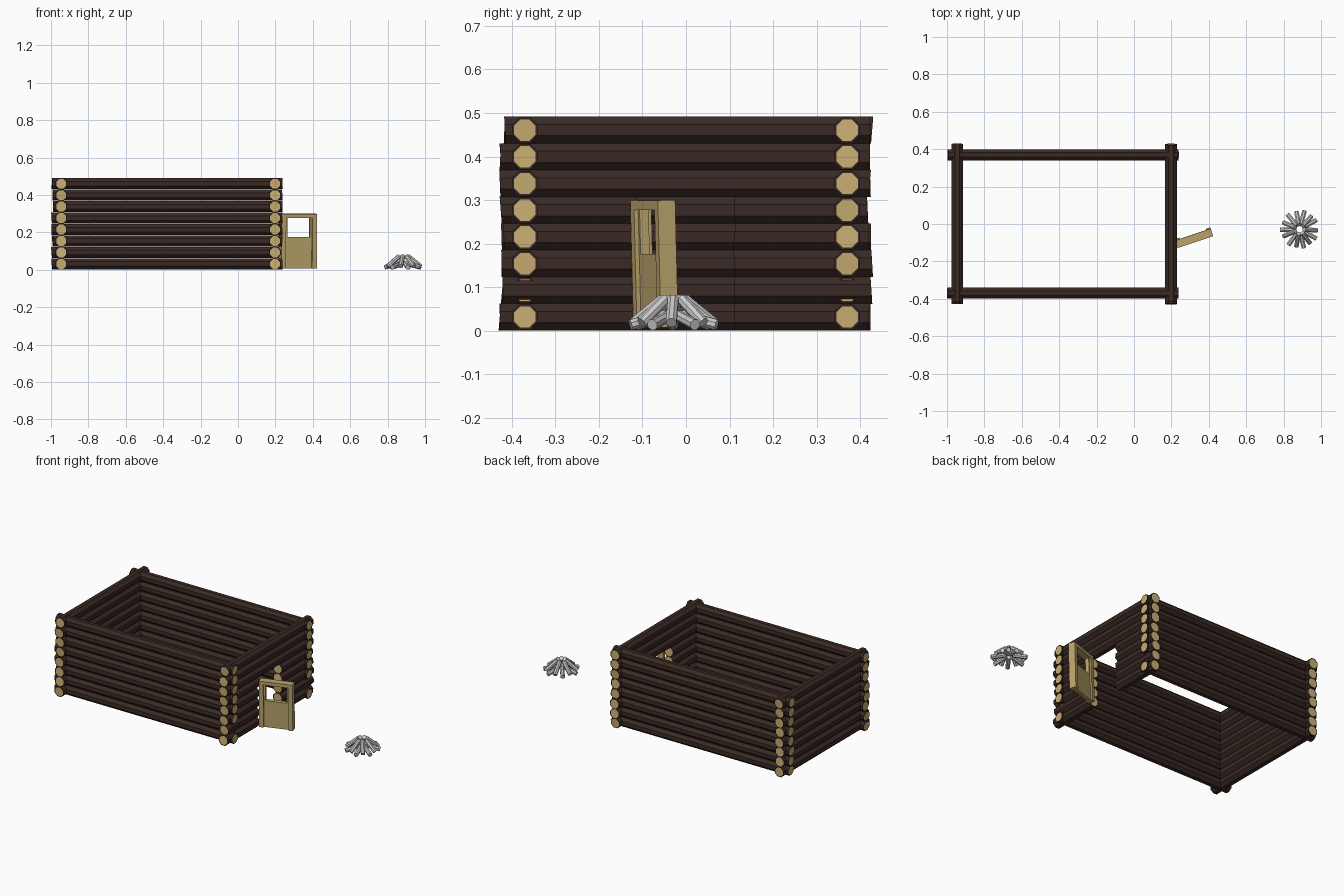
import bpy, bmesh, math, random
from mathutils import Vector, Matrix

if "Cube" in bpy.data.objects:
    bpy.data.objects.remove(bpy.data.objects["Cube"])

random.seed(4)


def material(name, col):
    m = bpy.data.materials.new(name)
    m.diffuse_color = (*col, 1)
    m.use_nodes = True
    m.node_tree.nodes["Principled BSDF"].inputs["Base Color"].default_value = m.diffuse_color
    return m


BARK = material("bark", (0.042, 0.023, 0.018))
CUT = material("cut_wood", (0.58, 0.42, 0.17))
TRIM = material("door_wood", (0.50, 0.37, 0.15))


def finish(bm, name, mats):
    bmesh.ops.recalc_face_normals(bm, faces=bm.faces)
    me = bpy.data.meshes.new(name)
    bm.to_mesh(me)
    bm.free()
    for m in mats:
        me.materials.append(m)
    ob = bpy.data.objects.new(name, me)
    bpy.context.collection.objects.link(ob)
    return ob


def log(bm, a, b, r, sides=8, rim=0.84, wobble=0.0):
    """Faceted log from a to b, with a bark rim around each cut end."""
    a, b = Vector(a), Vector(b)
    d = (b - a).normalized()
    up = Vector((0, 0, 1))
    u = d.cross(up).normalized()
    v = u.cross(d)
    rad = r / math.cos(math.pi / sides)

    def ring(c, k, slant):
        out = []
        for i in range(sides):
            t = 2 * math.pi * (i + 0.5) / sides
            p = c + rad * k * (u * math.cos(t) + v * math.sin(t))
            out.append(bm.verts.new(p + d * slant * k * math.sin(t)))
        return out

    s0, s1 = (random.uniform(-wobble, wobble) for _ in range(2))
    rings = [ring(a, rim, s0), ring(a, 1, s0), ring(b, 1, s1), ring(b, rim, s1)]
    for p, q in zip(rings, rings[1:]):
        for i in range(sides):
            j = (i + 1) % sides
            bm.faces.new((p[i], p[j], q[j], q[i]))
    for end in (rings[0], rings[-1]):
        bm.faces.new(end).material_index = 1


ROWS, STEP, R = 8, 0.0613, 0.0302
XL, XR, YW = -0.945, 0.198, 0.37


def jit():
    return random.uniform(-0.006, 0.006)


# long walls, front and back
for name, y in (("front_wall_logs", -YW), ("back_wall_logs", YW)):
    bm = bmesh.new()
    for i in range(ROWS):
        z = 0.0315 + STEP * i
        right = 0.22 if i == 1 else 0.237
        log(bm, (-0.993 + jit(), y, z), (right, y, z), R - 0.001, wobble=0.003)
    finish(bm, name, (BARK, CUT))

# short walls; the right one has a five-log-high doorway
for name, x, door in (("left_wall_logs", XL, False), ("right_wall_logs", XR, True)):
    bm = bmesh.new()
    for i in range(ROWS):
        z = 0.0315 + STEP * i
        y0, y1 = -0.422 + jit(), 0.422 + jit()
        spans = [(y0, -0.112), (0.111, y1)] if door and i < 5 else [(y0, y1)]
        for s, e in spans:
            log(bm, (x, s, z), (x, e, z), R + 0.0008, wobble=0.003)
    finish(bm, name, (BARK, CUT))

# open door, hinged at the doorway: frame, lower panel and open window
hinge = (Matrix.Translation((0.225, -0.101, 0.008))
         @ Matrix.Rotation(math.radians(18.5), 4, 'Z')
         @ Matrix.Rotation(math.radians(1.5), 4, 'X'))


def box(bm, x0, x1, z0, z1, t):
    m = (Matrix.Translation(((x0 + x1) / 2, 0, (z0 + z1) / 2))
         @ Matrix.Diagonal((x1 - x0, t, z1 - z0, 1)))
    bmesh.ops.create_cube(bm, size=1, matrix=hinge @ m)


bm = bmesh.new()
for x0, x1 in ((0, 0.026), (0.174, 0.2)):
    box(bm, x0, x1, 0, 0.292, 0.042)
box(bm, 0.026, 0.174, 0.27, 0.292, 0.042)
finish(bm, "door_frame", (TRIM,))
bm = bmesh.new()
box(bm, 0.026, 0.174, 0, 0.168, 0.022)
for x0, x1 in ((0.026, 0.036), (0.164, 0.174)):
    box(bm, x0, x1, 0.168, 0.27, 0.022)
finish(bm, "door_panel", (TRIM,))

# campfire: sticks leaning inward in two layers
bm = bmesh.new()
N = 14
for i in range(N):
    t = 2 * math.pi * (i + random.uniform(-0.15, 0.15)) / N
    high = i % 2 == 0
    ro, zo = (0.092, 0.018) if high else (0.102, 0.0135)
    ri, zi = (0.024, 0.073) if high else (0.02, 0.035)
    c, s = math.cos(t), math.sin(t)
    cx, cy = 0.885, -0.028
    log(bm, (cx + ro * c, cy + ro * s, zo), (cx + ri * c, cy + ri * s, zi), 0.0122, rim=0.9)
finish(bm, "campfire_sticks", ())
